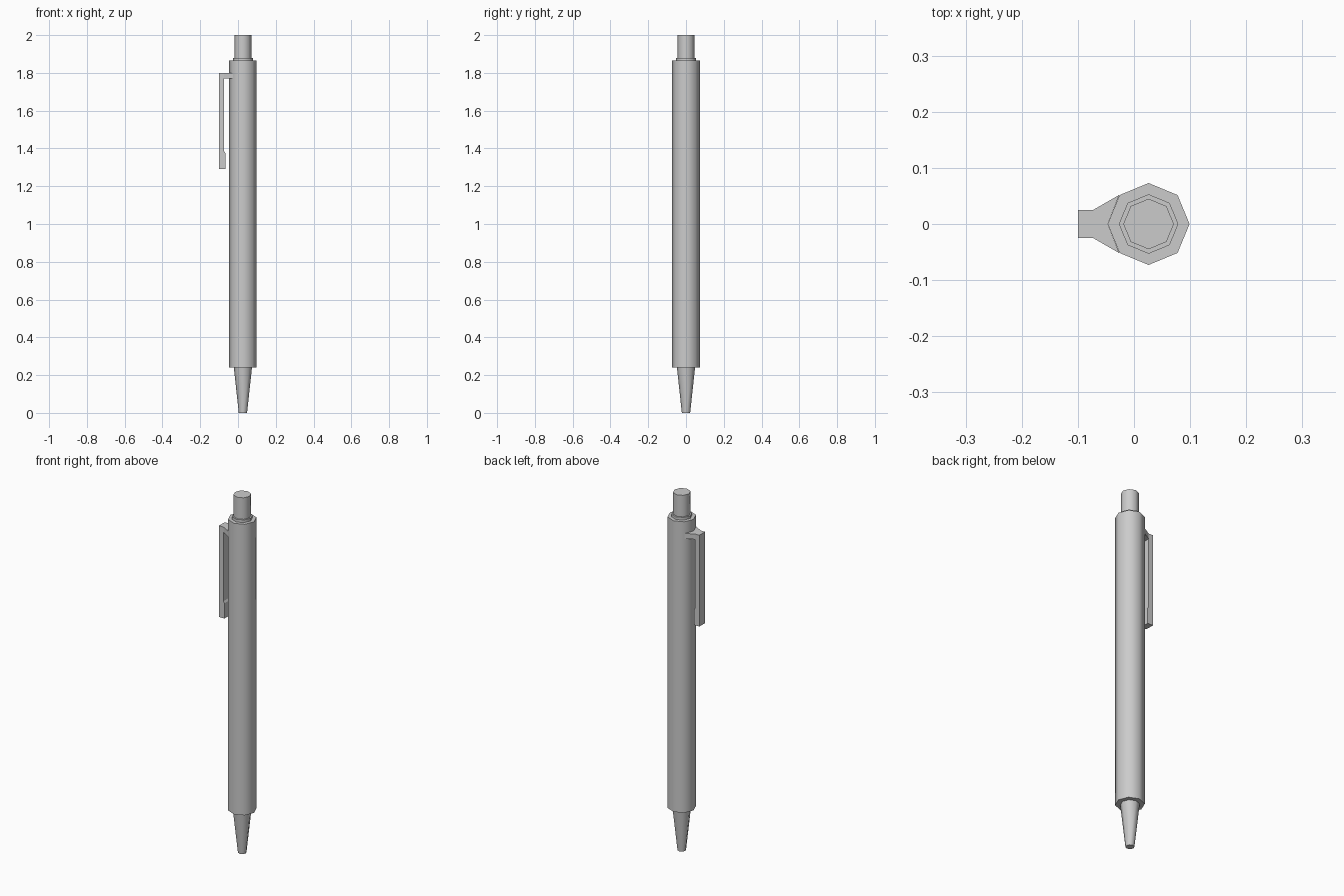
import bpy, bmesh, math
from mathutils import Vector

if "Cube" in bpy.data.objects:
    bpy.data.objects.remove(bpy.data.objects["Cube"])

CX = 0.026   # pen axis, offset so the clip keeps the whole centred
SIDES = 8


def finish(name, bm, smooth=None):
    bmesh.ops.recalc_face_normals(bm, faces=bm.faces[:])
    me = bpy.data.meshes.new(name)
    bm.to_mesh(me)
    bm.free()
    ob = bpy.data.objects.new(name, me)
    bpy.context.collection.objects.link(ob)
    if smooth:
        bpy.ops.object.select_all(action='DESELECT')
        ob.select_set(True)
        bpy.context.view_layer.objects.active = ob
        bpy.ops.object.shade_smooth_by_angle(angle=math.radians(smooth))
    return ob


def lathe(name, profile):
    """Capped eight-sided solid from (radius, z) pairs."""
    bm = bmesh.new()
    rings = []
    for r, z in profile:
        angles = [math.tau * i / SIDES for i in range(SIDES)]
        rings.append([bm.verts.new((CX + r * math.cos(a), r * math.sin(a), z)) for a in angles])
    for a, b in zip(rings, rings[1:]):
        for i in range(SIDES):
            j = (i + 1) % SIDES
            bm.faces.new((a[i], a[j], b[j], b[i]))
    bm.faces.new(rings[0])
    bm.faces.new(rings[-1])
    return finish(name, bm, 50)


def prism(name, points, direction):
    """Extrude a flat outline along a direction."""
    bm = bmesh.new()
    face = bm.faces.new([bm.verts.new(p) for p in points])
    geo = bmesh.ops.extrude_face_region(bm, geom=[face])["geom"]
    moved = [g for g in geo if isinstance(g, bmesh.types.BMVert)]
    bmesh.ops.translate(bm, verts=moved, vec=Vector(direction))
    return finish(name, bm)


# writing tip, barrel, collar and push button
lathe("tip", [(0.022, 0.0), (0.048, 0.24)])
lathe("barrel", [(0.073, 0.24), (0.073, 1.865)])
lathe("collar", [(0.053, 1.865), (0.053, 1.88)])
lathe("push_button", [(0.045, 1.88), (0.045, 2.0)])

# clip arm flaring out to the barrel edges
arm = [(-0.073, -0.025), (-0.026, -0.052), (-0.047, 0.0), (-0.026, 0.052), (-0.073, 0.025)]
prism("clip_arm", [(x, y, 1.77) for x, y in arm], (0, 0, 0.03))

# clip bar with a thicker gripping foot
bar = [(-0.1, 1.29), (-0.1, 1.8), (-0.073, 1.8), (-0.073, 1.385), (-0.067, 1.375), (-0.067, 1.29)]
prism("clip_bar", [(x, -0.025, z) for x, z in bar], (0, 0.05, 0))
